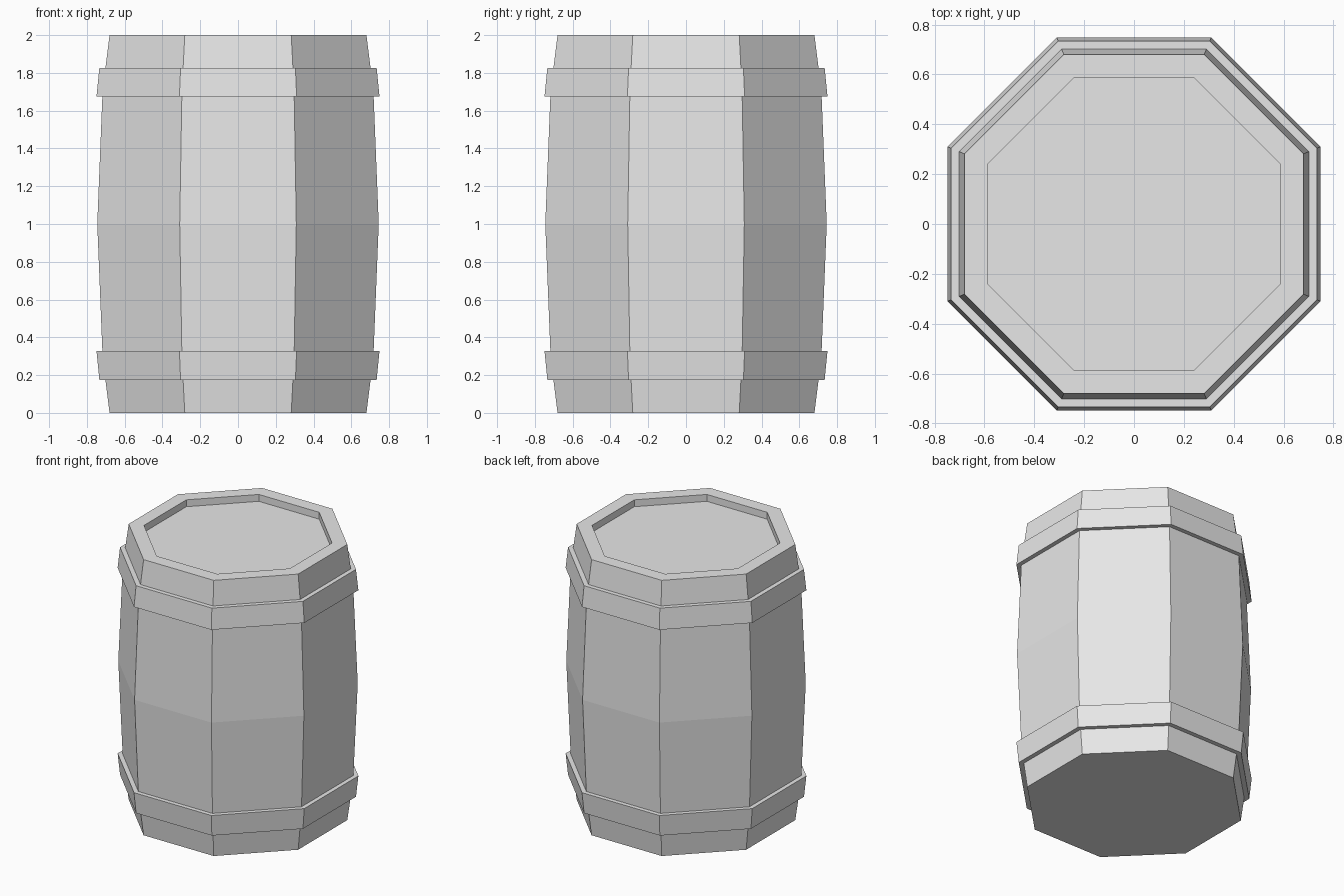
import bpy, bmesh, math

if "Cube" in bpy.data.objects:
    bpy.data.objects.remove(bpy.data.objects["Cube"])

SIDES = 8
CORNER = 1 / math.cos(math.pi / SIDES)  # flat-to-flat radius -> corner radius

grey = bpy.data.materials.new("plain_grey")
grey.diffuse_color = (0.8, 0.8, 0.8, 1)
grey.use_nodes = True
grey.node_tree.nodes["Principled BSDF"].inputs["Base Color"].default_value = grey.diffuse_color


def lathe(name, profile, cap_start=False, cap_end=False):
    """Eight-sided lathe of (flat radius, z) points, listed so faces point outward."""
    bm = bmesh.new()
    rings = []
    for r, z in profile:
        ring = []
        for i in range(SIDES):
            a = (i + 0.5) * 2 * math.pi / SIDES
            ring.append(bm.verts.new((r * CORNER * math.cos(a), r * CORNER * math.sin(a), z)))
        rings.append(ring)
    for low, high in zip(rings, rings[1:]):
        for i in range(SIDES):
            j = (i + 1) % SIDES
            bm.faces.new((low[i], low[j], high[j], high[i]))
    if cap_start:
        bm.faces.new(rings[0][::-1])
    if cap_end:
        bm.faces.new(rings[-1])
    mesh = bpy.data.meshes.new(name)
    bm.to_mesh(mesh)
    bm.free()
    mesh.materials.append(grey)
    obj = bpy.data.objects.new(name, mesh)
    bpy.context.collection.objects.link(obj)
    return obj


# Bulging body with closed bottom, raised rim and recessed lid
lathe("barrel_body", [
    (0.68, 0), (0.702, 0.175), (0.718, 0.328), (0.745, 1.0),
    (0.718, 1.675), (0.702, 1.825), (0.68, 2.0),
    (0.585, 2.0), (0.585, 1.95),
], cap_start=True, cap_end=True)

# Hoops hugging the body, tapering toward the ends
lathe("lower_hoop", [(0.702, 0.175), (0.734, 0.175), (0.749, 0.328), (0.718, 0.328)])
lathe("upper_hoop", [(0.718, 1.675), (0.749, 1.675), (0.734, 1.825), (0.702, 1.825)])
